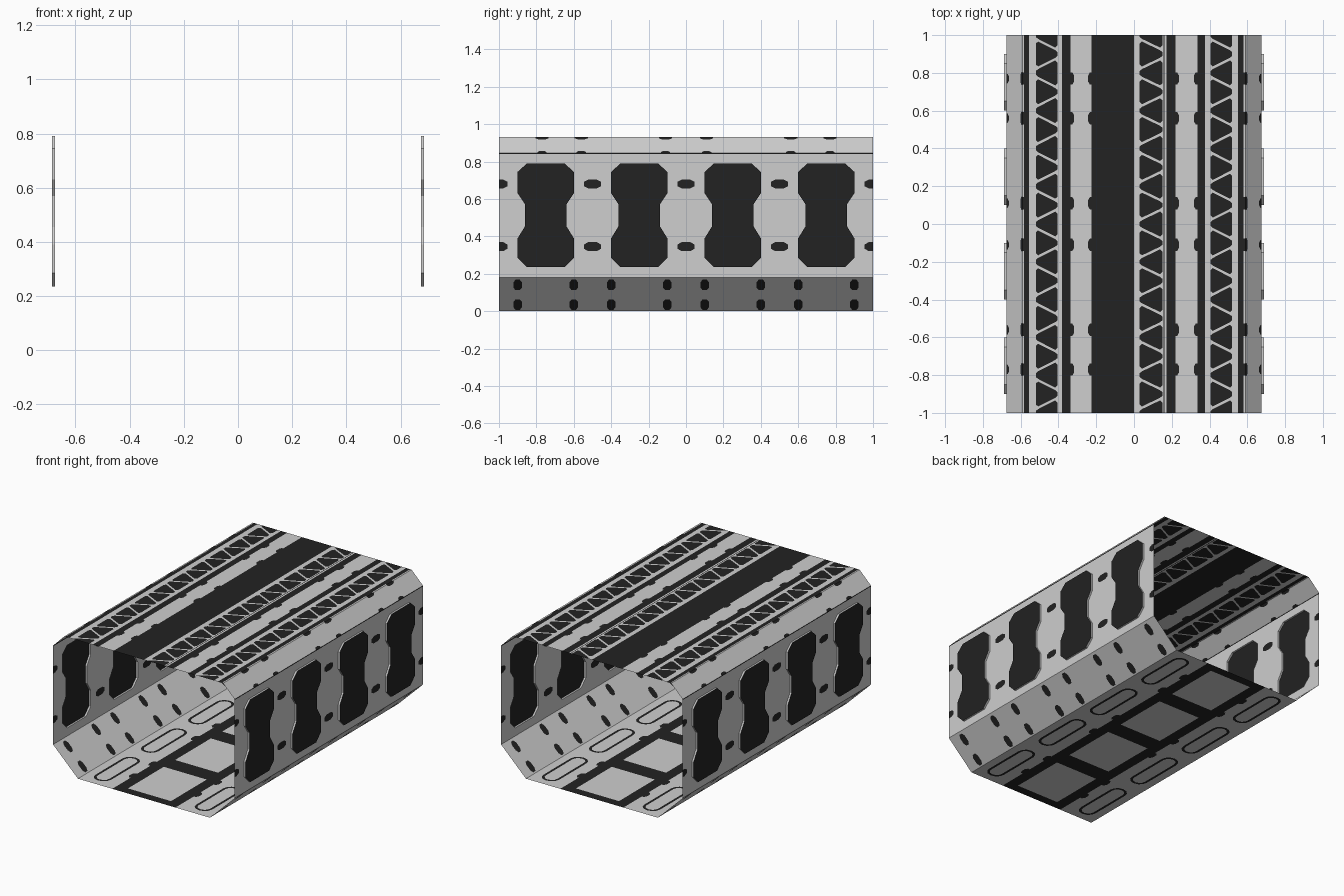
import bpy, bmesh, math
from mathutils import Vector
from mathutils.geometry import delaunay_2d_cdt

if "Cube" in bpy.data.objects:
    bpy.data.objects.remove(bpy.data.objects["Cube"])


def material(name, value):
    m = bpy.data.materials.new(name)
    m.diffuse_color = (value, value, value, 1)
    m.use_nodes = True
    m.node_tree.nodes["Principled BSDF"].inputs["Base Color"].default_value = m.diffuse_color
    return m


MATS = [material("light_grey", 0.62), material("near_black", 0.016)]
LIGHT, DARK, HOLE = 0, 1, 2
RIB_Y = (-0.77, -0.56, -0.11, 0.11, 0.56, 0.77)
BAYS = (-0.75, -0.25, 0.25, 0.75)


def make_object(name, bm):
    centre = Vector((0, 0, 0.465))
    bm.normal_update()
    for f in bm.faces:
        if f.normal.dot(f.calc_center_median() - centre) < 0:
            f.normal_flip()
    me = bpy.data.meshes.new(name)
    bm.to_mesh(me)
    bm.free()
    for m in MATS:
        me.materials.append(m)
    ob = bpy.data.objects.new(name, me)
    bpy.context.collection.objects.link(ob)
    return ob


# 2D outline helpers; every outline lives in (u across the panel, v along y)
def rect(u0, u1, v0, v1):
    return [(u0, v0), (u1, v0), (u1, v1), (u0, v1)]


def octagon(u, v, ru, rv, c=0.5):
    return [(u + a * ru, v + b * rv) for a, b in
            ((1, -c), (1, c), (c, 1), (-c, 1), (-1, c), (-1, -c), (-c, -1), (c, -1))]


def slot(u, v, ru, rv):
    r = ru * 0.95
    pts = []
    for a, b, start in ((1, 1, 0), (-1, 1, 90), (-1, -1, 180), (1, -1, 270)):
        for k in range(4):
            t = math.radians(start + 30 * k)
            pts.append((u + a * (ru - r) + r * math.cos(t), v + b * (rv - r) + r * math.sin(t)))
    return pts


def inside(p, poly):
    hit = False
    for (x0, y0), (x1, y1) in zip(poly, poly[1:] + poly[:1]):
        if (y0 > p[1]) != (y1 > p[1]) and p[0] < (x1 - x0) * (p[1] - y0) / (y1 - y0) + x0:
            hit = not hit
    return hit


# Flat panel with painted outlines cut into it; later outlines win
def panel(name, u0, u1, to3d, shapes):
    clipped = []
    for poly, mat in [(rect(u0, u1, -1, 1), LIGHT)] + shapes:
        out = []
        for u, v in poly:
            p = (min(max(u, u0), u1), min(max(v, -1), 1))
            if not out or p != out[-1]:
                out.append(p)
        clipped.append((out, mat))
    verts, edges = [], []
    for poly, _ in clipped:
        n, b = len(poly), len(verts)
        verts += [Vector(p) for p in poly]
        edges += [(b + i, b + (i + 1) % n) for i in range(n)]
    vs, _, fs = delaunay_2d_cdt(verts, edges, [], 0, 1e-5)[:3]
    bm = bmesh.new()
    bv = [bm.verts.new(to3d(p.x, p.y)) for p in vs]
    for f in fs:
        c = sum((vs[i] for i in f), Vector((0, 0))) / len(f)
        mat = LIGHT
        for poly, m in clipped:
            if inside(c, poly):
                mat = m
        if mat != HOLE:
            bm.faces.new([bv[i] for i in f]).material_index = mat
    return make_object(name, bm)


# Floor: dark spine with light hatches, outlined slots on both sides
floor = [(rect(-0.235, 0.235, -1, 1), DARK)]
floor += [(octagon(s * 0.235, y, 0.025, 0.035), DARK) for s in (-1, 1) for y in RIB_Y]
for y in BAYS:
    floor.append((rect(-0.16, 0.16, y - 0.19, y + 0.19), LIGHT))
    for s in (-1, 1):
        floor.append((slot(s * 0.375, y, 0.06, 0.2), DARK))
        floor.append((slot(s * 0.375, y, 0.043, 0.183), LIGHT))
panel("floor", -0.49, 0.49, lambda u, v: (u, v, 0), floor)

# Ceiling: long stripes, truss bands and small lugs beside the stripes
ceiling = [(rect(a, b, -1, 1), DARK) for a, b in
           ((-0.582, -0.555), (-0.38, -0.335), (-0.225, 0), (0.157, 0.162),
            (0.172, 0.22), (0.335, 0.375), (0.55, 0.58))]
for a, b in ((-0.52, -0.405), (0.03, 0.15), (0.405, 0.52)):
    for i in range(21):
        y = -1 + 0.1 * i
        base, tip = (a, b) if i % 2 else (b, a)
        k = 0.012 if base == a else -0.012
        ceiling.append(([(base, y - 0.055), (base + k, y - 0.066), (tip - k, y - 0.02), (tip, y - 0.01),
                         (tip, y + 0.01), (tip - k, y + 0.02), (base + k, y + 0.066), (base, y + 0.055)], DARK))
for y in RIB_Y:
    ceiling += [(octagon(u, y, 0.018, 0.032), DARK)
                for u in (-0.59, -0.335, -0.225, 0.22, 0.335, 0.59)]
panel("ceiling", -0.59, 0.59, lambda u, v: (u, v, 0.93), ceiling)


# Bone-shaped outline of the wall niches, in (z, y)
def niche_outline(y):
    half = [(0.235, 0.10), (0.285, 0.15), (0.39, 0.15), (0.455, 0.11),
            (0.57, 0.11), (0.63, 0.15), (0.745, 0.15), (0.79, 0.10)]
    return [(z, y + w) for z, w in half] + [(z, y - w) for z, w in reversed(half)]


for s, side in ((-1, "left"), (1, "right")):
    # Side wall with openings and small dark marks
    wall = [(rect(0.84, 0.845, -1, 1), DARK)]
    wall += [(niche_outline(y), HOLE) for y in BAYS]
    wall += [(octagon(z, y, 0.024, 0.045), DARK) for z in (0.345, 0.68) for y in (-1, -0.5, 0, 0.5, 1)]
    panel(side + "_wall", 0.18, 0.845, lambda u, v: (s * 0.675, v, u), wall)

    # Lower slope with paired bolt marks (u is height)
    low = [(octagon(z, y, 0.028, 0.023), DARK) for z in (0.035, 0.14)
           for b in BAYS for y in (b - 0.15, b + 0.15)]
    panel(side + "_lower_slope", 0, 0.18,
          lambda u, v: (s * (0.49 + 0.185 * u / 0.18), v, u), low)

    # Upper slope with half marks on its edges
    up = [(octagon(z, y, 0.012, r), DARK) for z, r in ((0.845, 0.025), (0.93, 0.035)) for y in RIB_Y]
    panel(side + "_upper_slope", 0.845, 0.93, lambda u, v: (s * (0.675 - (u - 0.845)), v, u), up)

    # Shallow niches pushed outward: light rim, dark back plate
    bm = bmesh.new()
    for y in BAYS:
        pts = niche_outline(y)
        inner = [bm.verts.new((s * 0.675, v, z)) for z, v in pts]
        outer = [bm.verts.new((s * 0.687, v, z)) for z, v in pts]
        bm.faces.new(outer).material_index = DARK
        n = len(pts)
        for i in range(n):
            j = (i + 1) % n
            bm.faces.new((inner[i], inner[j], outer[j], outer[i])).material_index = LIGHT
    make_object(side + "_wall_niches", bm)
